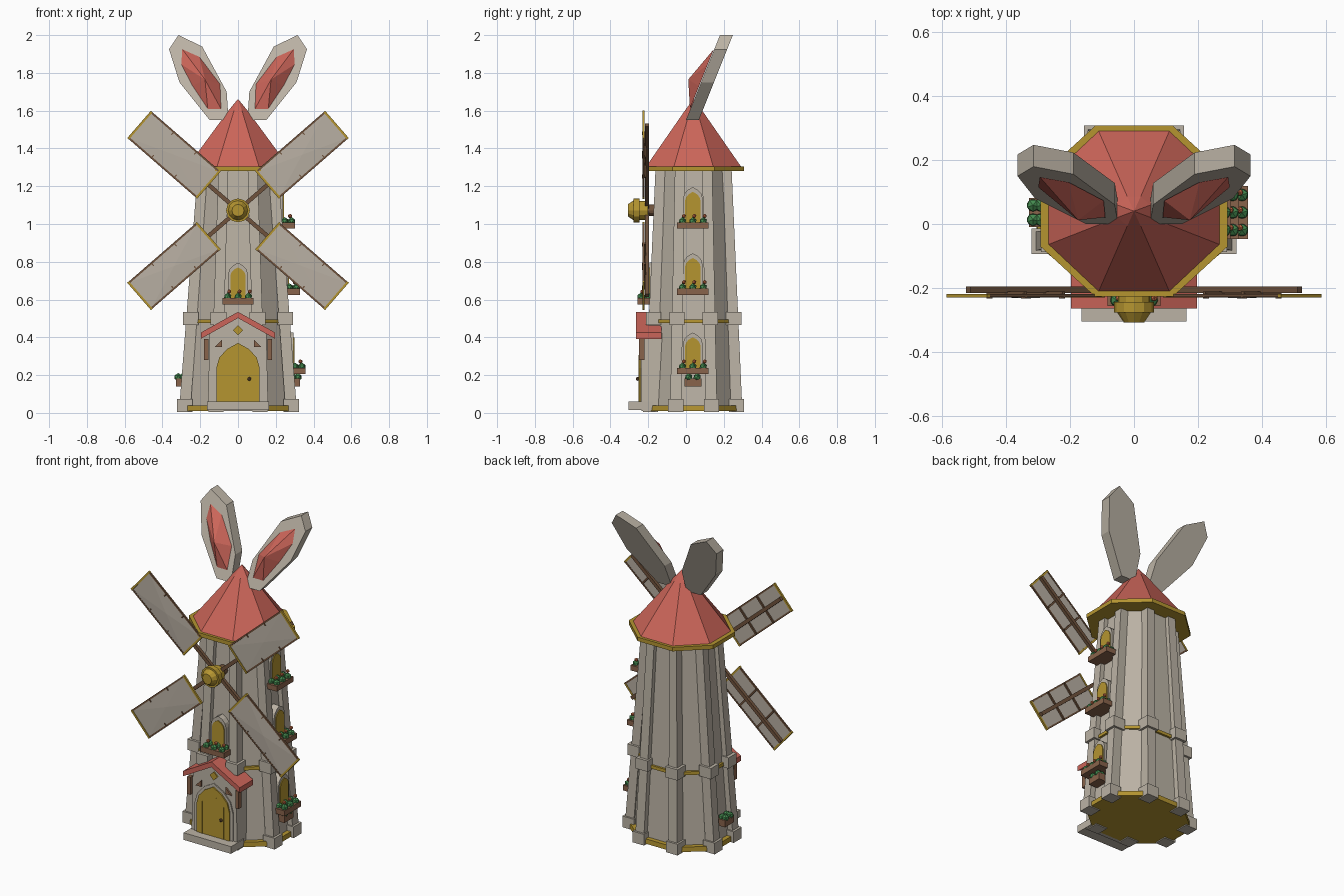
import bpy, bmesh, math
from mathutils import Matrix

cube = bpy.data.objects.get("Cube")
if cube:
    bpy.data.objects.remove(cube, do_unlink=True)

CY = 0.04          # tower axis in y
HUB_Z = 1.072
TOP = 1.29


def material(name, rgb):
    m = bpy.data.materials.new(name)
    m.use_nodes = True
    m.diffuse_color = (*rgb, 1)
    m.node_tree.nodes["Principled BSDF"].inputs["Base Color"].default_value = (*rgb, 1)
    return m


STONE = material("stone", (0.50, 0.45, 0.375))
RED = material("red_tile", (0.60, 0.13, 0.10))
GOLD = material("gold", (0.46, 0.30, 0.03))
WOOD = material("wood", (0.25, 0.125, 0.07))
DARK = material("dark_wood", (0.16, 0.085, 0.045))
CLOTH = material("sail_cloth", (0.48, 0.43, 0.365))
GREEN = material("leaf_green", (0.06, 0.26, 0.08))
FLOWER = material("flower_orange", (0.65, 0.17, 0.07))


def finish(name, bm, mat, mx=None):
    if mx is not None:
        bm.transform(mx)
    bmesh.ops.recalc_face_normals(bm, faces=bm.faces)
    me = bpy.data.meshes.new(name)
    bm.to_mesh(me)
    bm.free()
    me.materials.append(mat)
    ob = bpy.data.objects.new(name, me)
    bpy.context.collection.objects.link(ob)


def bridge(name, rings, mat, mx=None):
    """Skin between rings of points and cap both ends."""
    bm = bmesh.new()
    vs = [[bm.verts.new(p) for p in r] for r in rings]
    n = len(vs[0])
    for a, b in zip(vs, vs[1:]):
        for i in range(n):
            j = (i + 1) % n
            bm.faces.new((a[i], a[j], b[j], b[i]))
    bm.faces.new(vs[0])
    bm.faces.new(vs[-1])
    finish(name, bm, mat, mx)


def prism(name, pts, y0, y1, mat, mx=None):
    bridge(name, [[(x, y, z) for x, z in pts] for y in (y0, y1)], mat, mx)


def box(name, c, s, mat, mx=None):
    bm = bmesh.new()
    bmesh.ops.create_cube(bm, size=1, matrix=Matrix.Translation(c) @ Matrix.Diagonal((*s, 1)))
    finish(name, bm, mat, mx)


def octagon(rx, ry, z):
    ang = [math.pi / 8 + i * math.pi / 4 for i in range(8)]
    return [(rx * math.cos(a), CY + ry * math.sin(a), z) for a in ang]


def tower_ring(z, extra=0.0):
    t = z / TOP
    return octagon(0.301 - 0.099 * t + extra, 0.243 - 0.053 * t + extra, z)


def ball(name, c, r, mat, mx=None):
    bm = bmesh.new()
    bmesh.ops.create_icosphere(bm, subdivisions=1, radius=r, matrix=Matrix.Translation(c))
    finish(name, bm, mat, mx)


def turned(name, y0, y1, r0, r1, mat, n=12):
    """Round piece on the sail axle."""
    def ring(y, r):
        return [(r * math.cos(2 * math.pi * i / n), y, HUB_Z + r * math.sin(2 * math.pi * i / n)) for i in range(n)]
    bridge(name, [ring(y0, r0), ring(y1, r1)], mat)


def arch(w, h, z=0.0):
    s = h - 1.15 * w
    d = h - s
    half = [(w, 0), (w, s), (0.86 * w, s + 0.42 * d), (0.5 * w, s + 0.76 * d)]
    pts = half + [(0, h)] + [(-x, y) for x, y in reversed(half)]
    return [(x, y + z) for x, y in pts]


def square(c, h, z):
    return [(c[0] + sx * h, c[1] + sy * h, z) for sx, sy in ((-1, -1), (1, -1), (1, 1), (-1, 1))]


# Tower body, corner posts and corner stones
bridge("tower_wall", [tower_ring(0.02), tower_ring(TOP)], STONE)
bridge("base_band", [tower_ring(0.01, 0.03), tower_ring(0.04, 0.03)], GOLD)
bridge("middle_band", [tower_ring(0.475, 0.014), tower_ring(0.495, 0.014)], GOLD)
for low, mid, high in zip(tower_ring(0, 0.004), tower_ring(0.5, 0.008), tower_ring(TOP)):
    bridge("corner_post", [square(low, 0.03, 0.015), square(high, 0.026, TOP)], STONE)
    box("base_stone", (low[0], low[1], 0.039), (0.08, 0.08, 0.07), STONE)
    box("middle_stone", (mid[0], mid[1], 0.5), (0.083, 0.08, 0.068), STONE)

# Roof
bridge("roof_rim", [octagon(0.317, 0.29, 1.28), octagon(0.317, 0.29, 1.305)], GOLD)
bridge("roof", [octagon(0.29, 0.272, 1.304), octagon(0.055, 0.05, 1.60), octagon(0.002, 0.002, 1.66)], RED)

# Ears with a raised coloured inside
EAR = [(0.05, 1.55), (0.15, 1.55), (0.31, 1.75), (0.365, 1.925), (0.315, 2.0), (0.19, 1.94), (0.06, 1.70)]
INNER = [(0.09, 1.61), (0.16, 1.61), (0.24, 1.73), (0.30, 1.845), (0.295, 1.925), (0.205, 1.885), (0.095, 1.74)]


def lean(z):
    return 0.4 * (z - 1.55)


for side in (-1, 1):
    bridge("ear", [[(side * x, lean(z) + t, z) for x, z in EAR] for t in (0, 0.068)], STONE)
    bm = bmesh.new()
    rim = [bm.verts.new((side * x, lean(z) - 0.003, z)) for x, z in INNER]
    peak = bm.verts.new((side * 0.175, 0.012, 1.765))
    for i, v in enumerate(rim):
        bm.faces.new((v, rim[(i + 1) % len(rim)], peak))
    bm.faces.new(rim)
    finish("ear_inside", bm, RED)


# Windows with flower boxes: local -y points out of the wall
def flower_box(mx, z, width, depth, height, count, blooms):
    box("planter", (0, -depth / 2, z + height / 2), (width, depth, height), WOOD, mx)
    for i in range(count):
        x = ((i + 0.5) / count - 0.5) * width
        for y in (0.42, 0.8):
            ball("leaves", (x, -depth * y, z + height + 0.006), 0.022, GREEN, mx)
        if blooms:
            ball("bloom", (x + 0.008, -depth * 0.72, z + height + 0.034), 0.012, FLOWER, mx)


def window(mx):
    prism("window_frame", arch(0.052, 0.19), -0.032, 0.03, STONE, mx)
    prism("window_pane", arch(0.041, 0.165), -0.038, 0.0, GOLD, mx)
    flower_box(mx, -0.03, 0.165, 0.096, 0.033, 3, True)


def wall_x(z):
    return tower_ring(z)[0][0]


QUARTER = Matrix.Rotation(math.pi / 2, 4, 'Z')
for z in (0.235, 0.655, 1.005):
    window(Matrix.Translation((wall_x(z), CY - 0.004, z)) @ QUARTER)
window(Matrix.Translation((0, tower_ring(0.605)[5][1], 0.605)))

# Low planters on both sides
for side in (-1, 1):
    rot = Matrix.Rotation(side * math.pi / 2, 4, 'Z')
    flower_box(Matrix.Translation((side * wall_x(0.16), CY - 0.004, 0.14)) @ rot, 0, 0.09, 0.062, 0.043, 2, False)

# Porch, door and step
prism("porch_wall", [(-0.16, 0.01), (0.16, 0.01), (0.15, 0.42), (0, 0.51), (-0.15, 0.42)], -0.235, -0.11, STONE)
prism("porch_roof", [(0, 0.535), (0.197, 0.425), (0.197, 0.392), (0, 0.502), (-0.197, 0.392), (-0.197, 0.425)],
      -0.265, -0.13, RED)
box("door_step", (0, -0.24, 0.038), (0.33, 0.13, 0.045), STONE)
prism("door_frame", arch(0.133, 0.34, 0.05), -0.242, -0.2, STONE)
prism("door", arch(0.115, 0.31, 0.06), -0.25, -0.2, GOLD)
for x in (-0.075, -0.025, 0.025, 0.075):
    h = 0.27 - abs(x) * 0.9
    box("plank_seam", (x, -0.25, 0.06 + h / 2), (0.004, 0.004, h), GOLD)
ball("door_knob", (0.06, -0.256, 0.18), 0.011, DARK)
prism("gable_diamond", [(0, 0.41), (0.027, 0.437), (0, 0.464), (-0.027, 0.437)], -0.243, -0.23, GOLD)
for side in (-1, 1):
    box("porch_bracket", (side * 0.168, -0.235, 0.335), (0.022, 0.03, 0.11), WOOD)
    prism("porch_brace", [(side * 0.125, 0.348), (side * 0.085, 0.348), (side * 0.085, 0.388)], -0.246, -0.23, WOOD)

# Axle and hub
turned("axle", -0.23, -0.10, 0.03, 0.03, DARK)
turned("hub_back", -0.245, -0.20, 0.05, 0.05, GOLD)
turned("hub_flange", -0.278, -0.245, 0.063, 0.063, GOLD)
turned("hub_cap", -0.308, -0.278, 0.032, 0.052, GOLD)

# Four thin sails, each built along local x
IN, OUT, HALF = 0.21, 0.688, 0.09
MID, LEN = (IN + OUT) / 2, OUT - IN
for angle in (41, 139, 221, 319):
    mx = Matrix.Translation((0, 0, HUB_Z)) @ Matrix.Rotation(-math.radians(angle), 4, 'Y')
    box("sail_arm", (OUT / 2, -0.206, 0), (OUT, 0.02, 0.022), DARK, mx)
    bm = bmesh.new()
    bmesh.ops.create_cube(bm, size=1, matrix=Matrix.Translation((MID, -0.224, 0))
                          @ Matrix.Diagonal((LEN, 0.006, 2 * HALF, 1)))
    front = min(bm.faces, key=lambda f: f.calc_center_median().y)
    centre = bmesh.ops.poke(bm, faces=[front])["verts"][0]
    centre.co.y -= 0.005
    finish("sail", bm, CLOTH, mx)
    for side in (-1, 1):
        box("sail_edge", (MID, -0.224, side * HALF), (LEN, 0.01, 0.01), DARK, mx)
        for k in range(2):
            x = IN + LEN * (k + 1) / 3
            box("sail_peg", (x, -0.229, side * (HALF - 0.008)), (0.006, 0.008, 0.022), DARK, mx)
    for x in (IN, OUT):
        box("sail_end", (x, -0.225, 0), (0.012, 0.012, 2 * HALF + 0.012), GOLD, mx)
    for k in (1, 2):
        box("sail_slat", (IN + LEN * k / 3, -0.217, 0), (0.011, 0.01, 2 * HALF), DARK, mx)
